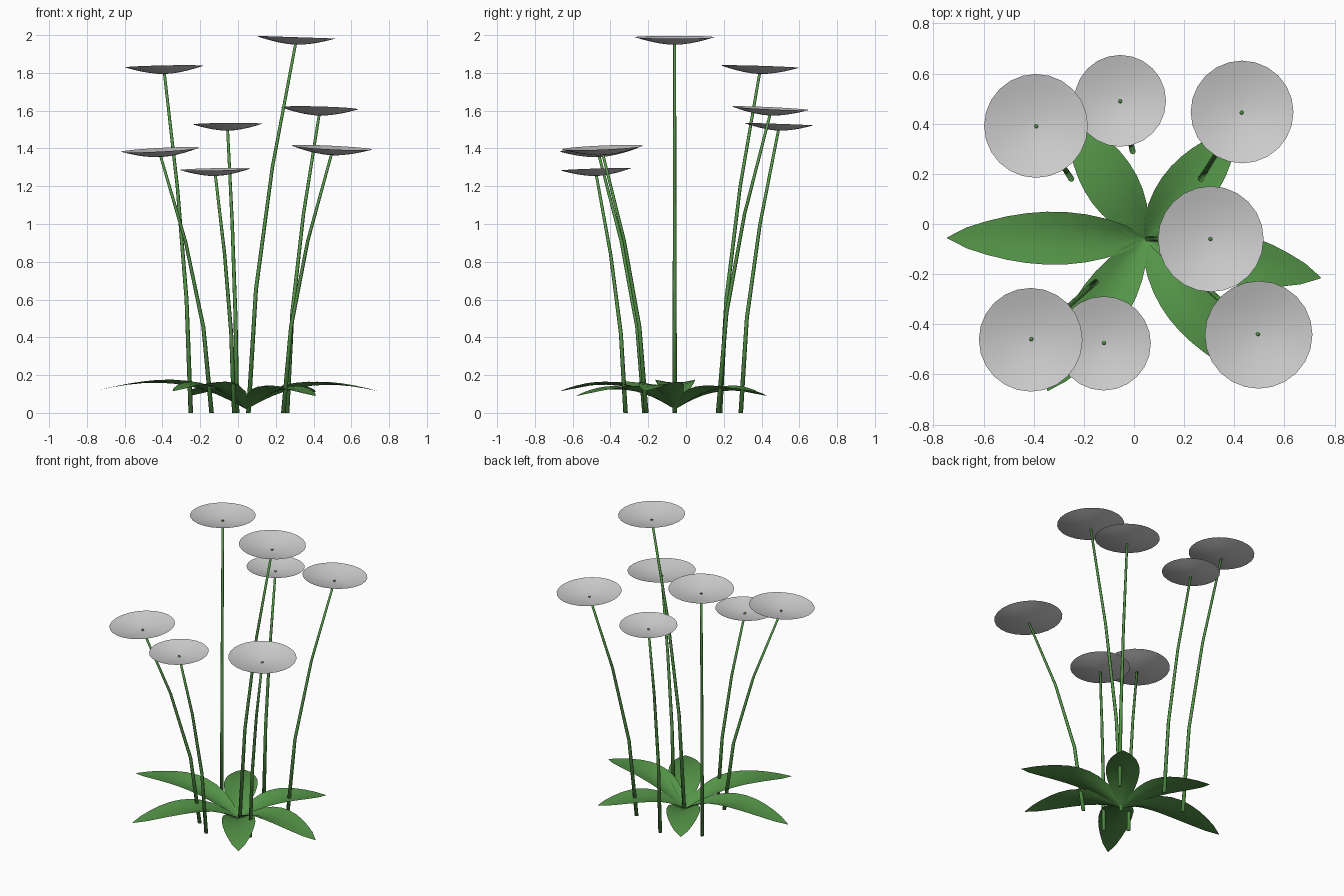
import bpy, bmesh, math
from mathutils import Vector

cube = bpy.data.objects.get("Cube")
if cube:
    bpy.data.objects.remove(cube)


def material(name, rgb):
    m = bpy.data.materials.new(name)
    m.use_nodes = True
    m.diffuse_color = (*rgb, 1)
    m.node_tree.nodes["Principled BSDF"].inputs["Base Color"].default_value = (*rgb, 1)
    return m


GREEN = material("leaf green", (0.09, 0.30, 0.065))
GREY = material("petal grey", (0.62, 0.62, 0.62))


def finish(name, bm, mat):
    mesh = bpy.data.meshes.new(name)
    bm.to_mesh(mesh)
    bm.free()
    mesh.materials.append(mat)
    mesh.shade_smooth()
    obj = bpy.data.objects.new(name, mesh)
    bpy.context.collection.objects.link(obj)
    return obj


def bridge(bm, rows, closed=False):
    """Skin quads between consecutive rows of vertices."""
    for a, b in zip(rows, rows[1:]):
        n = len(a)
        for i in range(n if closed else n - 1):
            j = (i + 1) % n
            bm.faces.new((a[i], a[j], b[j], b[i]))


def ring(bm, centre, radius, sides):
    angles = [math.tau * i / sides for i in range(sides)]
    return [bm.verts.new(centre + Vector((math.cos(a), math.sin(a), 0)) * radius) for a in angles]


def stem(name, foot, head):
    """Thin tapering stalk that leans further out as it rises."""
    bm = bmesh.new()
    rows = []
    for i, lean in enumerate((0, 0.16, 0.51, 1)):
        p = foot.lerp(head, lean)
        p.z = head.z * i / 3
        rows.append(ring(bm, p, 0.012 - 0.0015 * i, 8))
    bridge(bm, rows, True)
    bm.faces.new(rows[0][::-1])
    bm.faces.new(rows[-1])
    finish(name, bm, GREEN)


def dish(name, foot, head, radius):
    """Shallow round flower bowl, tilted partly along its stem."""
    bm = bmesh.new()
    hub = bm.verts.new((0, 0, 0))
    rows = [ring(bm, Vector((0, 0, 0.19 * radius * t ** 1.7)), radius * t, 24)
            for t in (0.2, 0.4, 0.6, 0.8, 1)]
    for a, b in zip(rows[0], rows[0][1:] + rows[0][:1]):
        bm.faces.new((hub, a, b))
    bridge(bm, [r[::-1] for r in rows], True)
    bmesh.ops.recalc_face_normals(bm, faces=bm.faces)
    if hub.normal.z < 0:
        bmesh.ops.reverse_faces(bm, faces=bm.faces)
    obj = finish(name, bm, GREY)
    lean = (head - foot) * 0.8 / head.z
    lean.z = 3
    lean.x, lean.y = [c * 3 * 0.33 for c in lean.xy]
    obj.location = head - Vector((0, 0, 0.006))
    obj.rotation_mode = 'QUATERNION'
    obj.rotation_quaternion = Vector((0, 0, 1)).rotation_difference(lean)


def leaf(name, tip):
    """Arching blade, cupped at the root and flatter toward the tip."""
    bm = bmesh.new()
    root = Vector((0.045, -0.058, 0.02))
    span = tip - root
    length = span.xy.length
    side = Vector((-span.y, span.x, 0)).normalized()
    steps = 10
    rows = []
    for i in range(steps + 1):
        t = i / steps
        p = root + span * t
        p.z = root.z + span.z * t + 0.54 * length * t * (1 - t) * (1.15 - 0.5 * t)
        half = 0.006 + 0.1 * math.sin(math.pi * t ** 0.9) ** 0.8 if i < steps else 0.002
        cup = 0.045 * (1 - t) ** 1.2
        rows.append([bm.verts.new(p + side * half * u + Vector((0, 0, cup * (half / 0.1) * (abs(u) ** 1.5 - 0.5))))
                     for u in (1, 0.5, 0, -0.5, -1)])
    bridge(bm, rows)
    finish(name, bm, GREEN)


# Flowers: foot x, foot y, head x, head y, head z, dish radius
flowers = {
    "back_left_outer": (-0.25, 0.18, -0.39, 0.39, 1.80, 0.207),
    "back_middle": (-0.005, 0.29, -0.055, 0.49, 1.50, 0.183),
    "back_right": (0.26, 0.17, 0.43, 0.445, 1.58, 0.205),
    "tall_middle": (0.055, -0.06, 0.305, -0.06, 1.955, 0.211),
    "front_right": (0.24, -0.21, 0.495, -0.44, 1.37, 0.215),
    "front_middle": (-0.02, -0.32, -0.12, -0.475, 1.26, 0.188),
    "front_left": (-0.14, -0.22, -0.41, -0.46, 1.36, 0.207),
}
for name, (fx, fy, hx, hy, hz, r) in flowers.items():
    foot, head = Vector((fx, fy, 0)), Vector((hx, hy, hz))
    stem(name + "_stem", foot, head)
    dish(name + "_flower", foot, head, r)

# Rosette of six leaves at the base
tips = [(-0.745, -0.055, 0.12), (0.745, -0.215, 0.115), (-0.26, 0.43, 0.09),
        (0.41, 0.38, 0.11), (0.41, -0.58, 0.09), (-0.345, -0.665, 0.115)]
for i, tip in enumerate(tips):
    leaf("leaf_%d" % (i + 1), Vector(tip))
